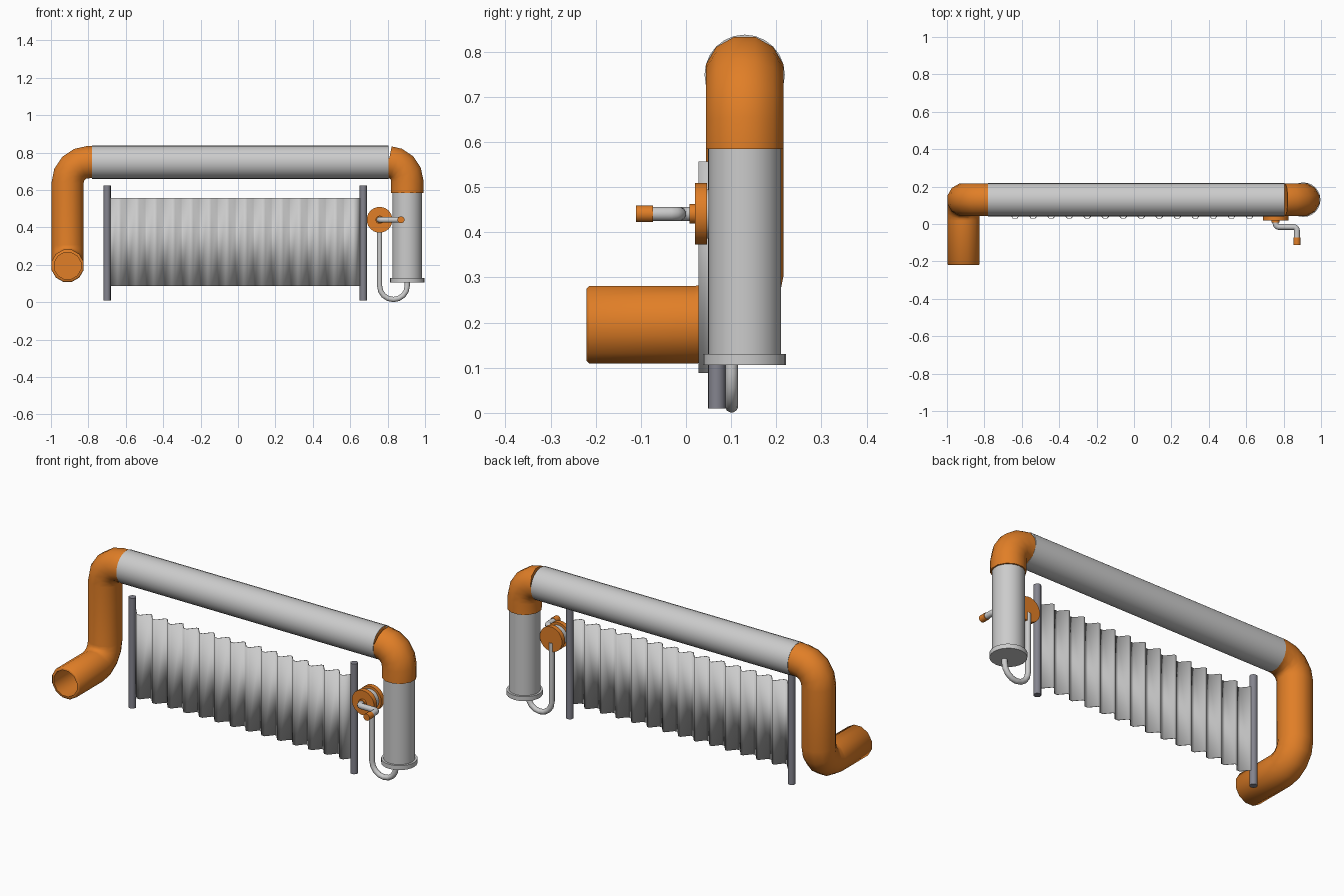
import bpy, bmesh, math
from mathutils import Vector

if "Cube" in bpy.data.objects:
    bpy.data.objects.remove(bpy.data.objects["Cube"])


def material(name, rgb):
    m = bpy.data.materials.new(name)
    m.diffuse_color = (*rgb, 1)
    m.use_nodes = True
    m.node_tree.nodes["Principled BSDF"].inputs["Base Color"].default_value = m.diffuse_color
    return m


ORANGE = material("orange", (0.75, 0.21, 0.02))
GREY = material("light_grey", (0.60, 0.60, 0.60))
STEEL = material("dark_steel", (0.23, 0.23, 0.27))


def finish(bm, name, mat, angle=50):
    bmesh.ops.recalc_face_normals(bm, faces=bm.faces)
    me = bpy.data.meshes.new(name)
    bm.to_mesh(me)
    bm.free()
    for p in me.polygons:
        p.use_smooth = True
    me.set_sharp_from_angle(angle=math.radians(angle))
    me.materials.append(mat)
    ob = bpy.data.objects.new(name, me)
    bpy.context.collection.objects.link(ob)
    return ob


def rounded(points, bend, segs=4):
    """Replace each inner corner of a path with an arc."""
    pts = [Vector(p) for p in points]
    out = [pts[0]]
    for a, b, c in zip(pts, pts[1:], pts[2:]):
        u, v = (a - b).normalized(), (c - b).normalized()
        centre = b + (u + v) * bend
        for i in range(segs + 1):
            t = math.pi / 2 * i / segs
            out.append(centre - v * bend * math.cos(t) - u * bend * math.sin(t))
    out.append(pts[-1])
    return out


def tube(name, path, radius, mat, sides=12, wall=0, depth=0):
    """Sweep a circle along a path; wall > 0 hollows the far end."""
    path = [Vector(p) for p in path]
    stations = []
    for i, p in enumerate(path):
        d = (path[min(i + 1, len(path) - 1)] - path[max(i - 1, 0)]).normalized()
        stations.append((p, d, radius))
    if wall:
        p, d, _ = stations[-1]
        stations[-1] = (p - d * 0.006, d, radius)
        stations += [(p, d, radius - 0.006), (p, d, radius - wall),
                     (p - d * depth, d, radius - wall)]
    bm = bmesh.new()
    rings = []
    d0 = stations[0][1]
    n = d0.orthogonal().normalized()
    for p, d, r in stations:
        n = d0.rotation_difference(d) @ n
        n = (n - d * n.dot(d)).normalized()
        d0, b = d, d.cross(n)
        rings.append([bm.verts.new(p + r * (n * math.cos(t) + b * math.sin(t)))
                      for t in (2 * math.pi * k / sides for k in range(sides))])
    for r, s in zip(rings, rings[1:]):
        for k in range(sides):
            j = (k + 1) % sides
            bm.faces.new((r[k], r[j], s[j], s[k]))
    bm.faces.new(rings[0])
    bm.faces.new(rings[-1])
    return finish(bm, name, mat)


# Main pipe run with its two elbows
Y, TOP, R = 0.13, 0.749, 0.089
LX, RX = -0.911, 0.905
tube("top_pipe", [(-0.78, Y, TOP), (0.805, Y, TOP)], R, GREY, 24)
tube("left_bent_pipe",
     rounded([(-0.78, Y, TOP), (LX, Y, TOP), (LX, Y, 0.195), (LX, -0.22, 0.195)], 0.11),
     R, ORANGE, 12, wall=0.016, depth=0.24)
tube("right_elbow", rounded([(0.805, Y, TOP), (RX, Y, TOP), (RX, Y, 0.585)], 0.1), R, ORANGE)

# Downpipe with bottom flange
tube("right_downpipe", [(RX, Y, 0.6), (RX, Y, 0.11)], 0.08, GREY, 24)
tube("bottom_flange", [(RX, Y, 0.131), (RX, Y, 0.106)], 0.092, GREY, 24)

# Fence posts
for side, x in (("left", -0.70), ("right", 0.67)):
    tube(side + "_post", [(x, 0.068, 0.01), (x, 0.068, 0.625)], 0.02, STEEL, 10)

# Corrugated panel between the posts
bm = bmesh.new()
x0, x1, periods = -0.69, 0.66, 14
step = (x1 - x0) / periods
profile = [(x1, 0.07)]
for i in range(periods):
    x = x0 + i * step
    profile[-1:-1] = [(x, 0.07), (x + 0.12 * step, 0.07),
                      (x + 0.46 * step, 0.03), (x + 0.66 * step, 0.03)]
cols = [[bm.verts.new((x, y, z)) for z in (0.088, 0.557)] for x, y in profile]
for a, b in zip(cols, cols[1:]):
    bm.faces.new((a[0], b[0], b[1], a[1]))
panel = finish(bm, "corrugated_panel", GREY, 15)
mod = panel.modifiers.new("thickness", "SOLIDIFY")
mod.thickness = 0.004
mod.offset = 0

# Hose reel: two flanges, drum and hub
CX, CZ = 0.757, 0.441
for name, ya, yb, r, mat in (("reel_front_flange", 0.02, 0.046, 0.069, ORANGE),
                             ("reel_drum", 0.04, 0.09, 0.055, GREY),
                             ("reel_back_flange", 0.084, 0.11, 0.069, ORANGE),
                             ("reel_hub", 0.008, 0.03, 0.022, ORANGE)):
    tube(name, [(CX, yb, CZ), (CX, ya, CZ)], r, mat, 20)

# Crank with handle
HX = 0.871
tube("crank_arm", rounded([(CX, 0.02, CZ), (CX, -0.016, CZ), (HX, -0.016, CZ),
                           (HX, -0.08, CZ)], 0.017, 3), 0.016, GREY)
tube("crank_handle", [(HX, -0.073, CZ), (HX, -0.111, CZ)], 0.019, ORANGE)

# Hose looping from the reel to the downpipe
HY = 0.101
tube("hose", rounded([(CX, HY, 0.42), (CX, HY, 0.015), (RX, HY, 0.015), (RX, HY, 0.115)],
                     0.0735, 4), 0.0145, GREY)
